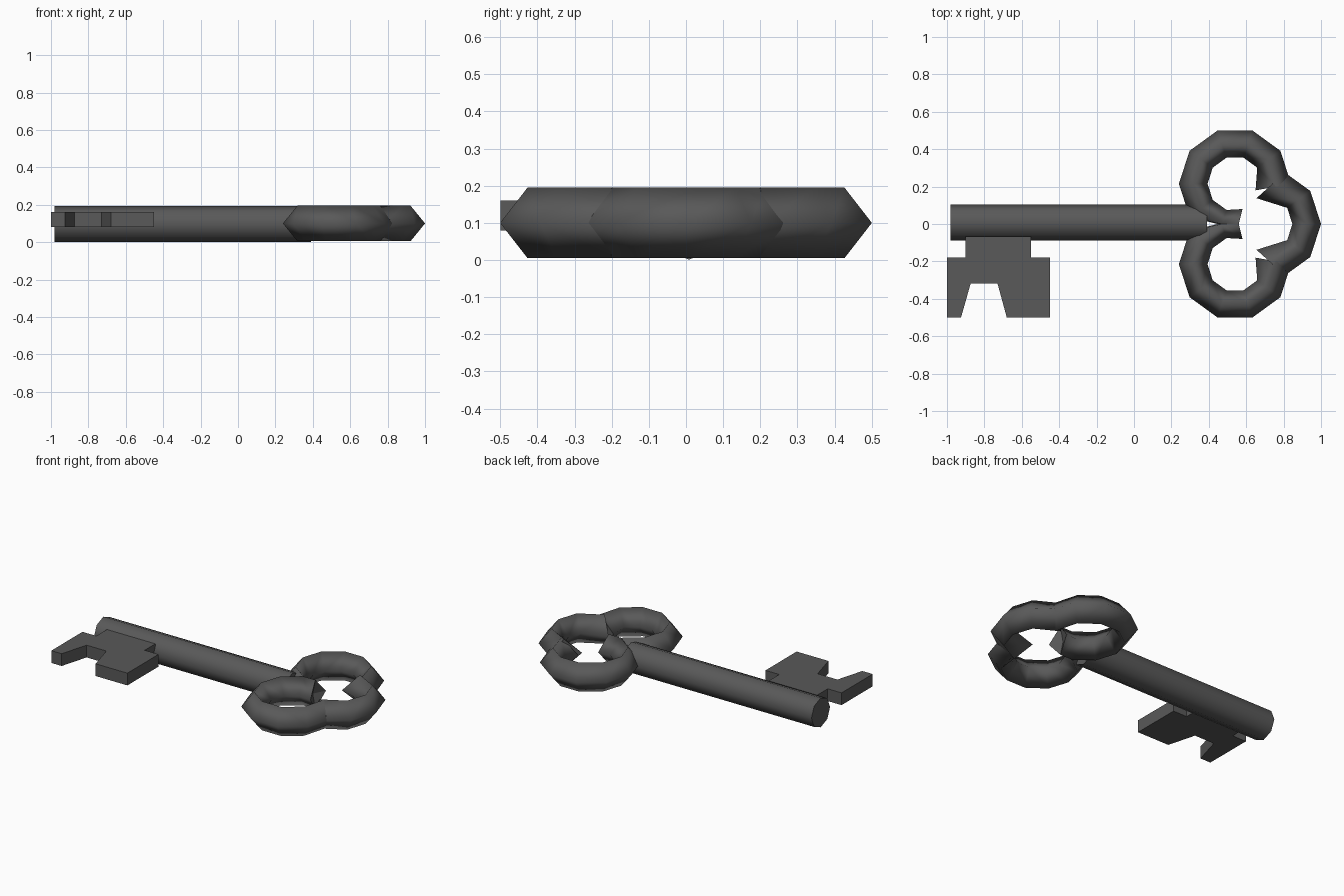
import bpy, bmesh
from math import cos, sin, radians
from mathutils import Matrix, Vector

if "Cube" in bpy.data.objects:
    bpy.data.objects.remove(bpy.data.objects["Cube"])

ZC = 0.1                                # height of the key's mid plane
R_OUT, R_MID, R_IN, HALF_H = 0.30, 0.2225, 0.147, 0.095

iron = bpy.data.materials.new("dark_iron")
iron.diffuse_color = (0.1, 0.1, 0.1, 1)
iron.use_nodes = True
iron.node_tree.nodes["Principled BSDF"].inputs["Base Color"].default_value = iron.diffuse_color


def finish(bm, name, smooth):
    bmesh.ops.recalc_face_normals(bm, faces=bm.faces[:])
    for f in bm.faces:
        f.smooth = smooth and len(f.verts) == 4
    me = bpy.data.meshes.new(name)
    bm.to_mesh(me)
    bm.free()
    me.materials.append(iron)
    ob = bpy.data.objects.new(name, me)
    bpy.context.collection.objects.link(ob)
    return ob


def ring_at(centre, deg):
    """Outer, middle and inner points of a lobe at one angle."""
    d = Vector((cos(radians(deg)), sin(radians(deg))))
    return [Vector(centre) + d * r for r in (R_OUT, R_MID, R_IN)]


def lobe(name, rings, mirror=False):
    """Diamond-section tube through rings of (outer, middle, inner) points."""
    bm = bmesh.new()
    s = -1 if mirror else 1
    loops = []
    for o, m, i in rings:
        pts = [(o, 0), (m, HALF_H), (i, 0), (m, -HALF_H)]
        loops.append([bm.verts.new((p[0], s * p[1], ZC + z)) for p, z in pts])
    for a, b in zip(loops, loops[1:]):
        for k in range(4):
            n = (k + 1) % 4
            bm.faces.new((a[k], a[n], b[n], b[k]))
    caps = [bm.faces.new(loops[0]), bm.faces.new(loops[-1])]
    bmesh.ops.triangulate(bm, faces=caps)
    return finish(bm, name, True)


# Side lobes of the bow: slanted tip at one end, meeting on y = 0 at the other
side = [ring_at((0.54, 0.215), a) for a in range(0, 217, 36)]
side[0][1:] = Vector((0.76, 0.20)), Vector((0.65, 0.18))
side.append([Vector((0.445, 0)), Vector((0.47, 0)), Vector((0.495, 0.075))])
side.append([Vector((0.54, 0)), Vector((0.56, 0)), Vector((0.58, 0.08))])
lobe("bow_upper_lobe", side)
lobe("bow_lower_lobe", side, mirror=True)

# End lobe of the bow
end = [ring_at((0.70, 0), a) for a in range(-72, 73, 36)]
for ring, s in ((end[0], -1), (end[-1], 1)):
    ring[1:] = Vector((0.735, s * 0.21)), Vector((0.655, s * 0.138))
lobe("bow_end_lobe", end)

# Eight-sided shaft
bm = bmesh.new()
x0, x1 = -0.98, 0.39
bmesh.ops.create_cone(bm, cap_ends=True, segments=8, radius1=0.096, radius2=0.096,
                      depth=x1 - x0,
                      matrix=Matrix.Translation(((x0 + x1) / 2, 0.008, ZC - 0.003))
                      @ Matrix.Rotation(radians(90), 4, 'Y'))
finish(bm, "shaft", True)

# Flat toothed bit
outline = [(-0.9, -0.068), (-0.9, -0.178), (-1, -0.178), (-1, -0.5), (-0.925, -0.5),
           (-0.873, -0.317), (-0.73, -0.317), (-0.68, -0.5), (-0.45, -0.5),
           (-0.45, -0.178), (-0.55, -0.178), (-0.55, -0.068)]
bm = bmesh.new()
base = bm.faces.new([bm.verts.new((x, y, 0.08)) for x, y in outline])
res = bmesh.ops.extrude_face_region(bm, geom=[base], use_keep_orig=True)
bmesh.ops.translate(bm, vec=(0, 0, 0.08),
                    verts=[v for v in res["geom"] if isinstance(v, bmesh.types.BMVert)])
finish(bm, "bit", False)
